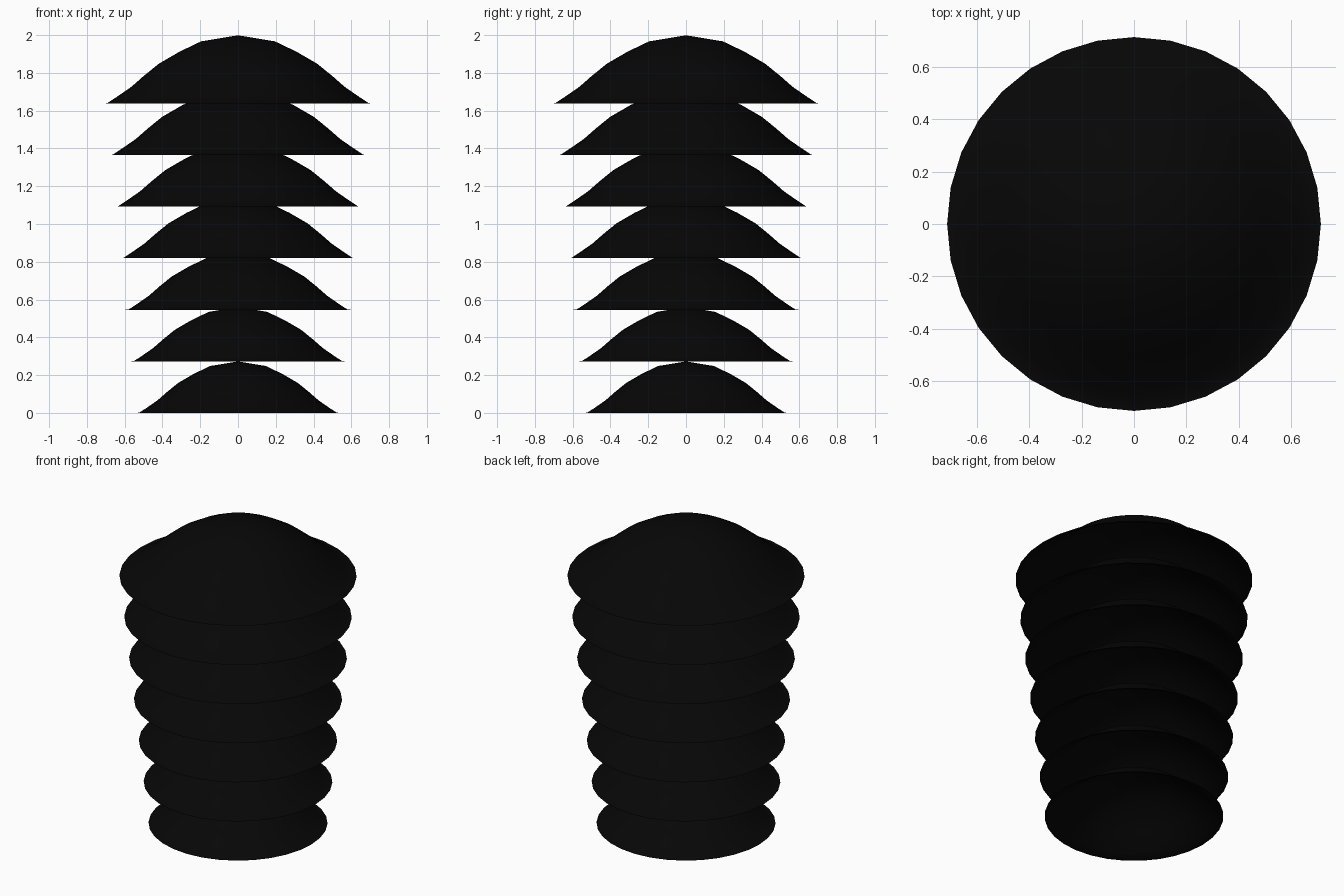
import bpy, bmesh, math

if "Cube" in bpy.data.objects:
    bpy.data.objects.remove(bpy.data.objects["Cube"])

SIDES = 32
CAPS = 7
STEP = 0.273          # height between rims
TOP_R, LOW_R = 0.713, 0.538

# Bell profile (radius, height) at the size of the top cap
PROFILE = [(0.713, 0.0), (0.692, 0.002), (0.64, 0.036), (0.565, 0.088),
           (0.50, 0.145), (0.42, 0.21), (0.31, 0.274), (0.195, 0.329)]
APEX = 0.361

black = bpy.data.materials.new("near black")
black.diffuse_color = (0.002, 0.002, 0.002, 1)
black.use_nodes = True
black.node_tree.nodes["Principled BSDF"].inputs["Base Color"].default_value = black.diffuse_color


def make_cap(name, z, scale):
    bm = bmesh.new()
    rings = []
    for r, h in PROFILE:
        rings.append([bm.verts.new((r * scale * math.cos(2 * math.pi * i / SIDES),
                                    r * scale * math.sin(2 * math.pi * i / SIDES),
                                    z + h * scale)) for i in range(SIDES)])
    # Hollow bell walls, open underneath
    for a, b in zip(rings, rings[1:]):
        for i in range(SIDES):
            j = (i + 1) % SIDES
            bm.faces.new((a[i], a[j], b[j], b[i]))
    # Crown
    tip = bm.verts.new((0, 0, z + APEX * scale))
    for i in range(SIDES):
        bm.faces.new((rings[-1][i], rings[-1][(i + 1) % SIDES], tip))
    mesh = bpy.data.meshes.new(name)
    bm.to_mesh(mesh)
    bm.free()
    mesh.materials.append(black)
    obj = bpy.data.objects.new(name, mesh)
    bpy.context.collection.objects.link(obj)
    bpy.ops.object.select_all(action='DESELECT')
    obj.select_set(True)
    bpy.context.view_layer.objects.active = obj
    bpy.ops.object.shade_smooth_by_angle(angle=math.radians(40))


# Stack of caps widening upwards
for k in range(CAPS):
    radius = LOW_R + (TOP_R - LOW_R) * k / (CAPS - 1)
    make_cap(f"cap_{k + 1}", k * STEP, radius / TOP_R)
